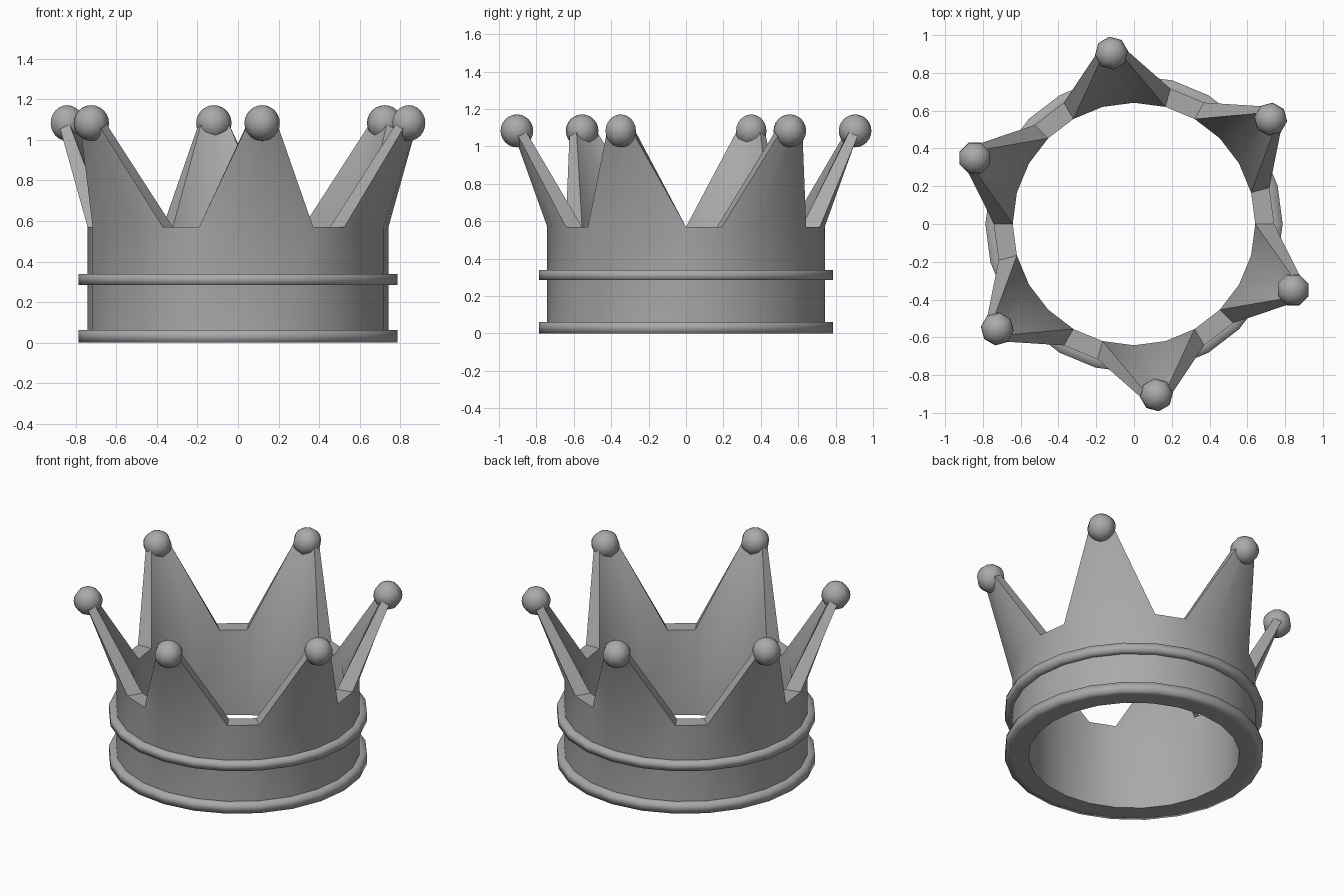
import bpy
import bmesh
from math import cos, sin, radians

SIDES = 24
SPIKES = 6
STEP = 360 / SIDES
R_OUT, R_IN, RIM_Z = 0.742, 0.642, 0.57
TIP_OUT, TIP_IN, TIP_Z = 0.93, 0.875, 1.08
BALL_R, BALL_DIST, BALL_Z = 0.088, 0.912, 1.083

cube = bpy.data.objects.get("Cube")
if cube:
    bpy.data.objects.remove(cube, do_unlink=True)

grey = bpy.data.materials.new("plain grey")
grey.use_nodes = True
colour = (0.4, 0.4, 0.4, 1)
grey.diffuse_color = colour
grey.node_tree.nodes["Principled BSDF"].inputs["Base Color"].default_value = colour


def polar(radius, degrees, z):
    a = radians(degrees - 90)
    return (radius * cos(a), radius * sin(a), z)


def finish(bm, name, sharp_angle=None):
    bmesh.ops.recalc_face_normals(bm, faces=bm.faces[:])
    mesh = bpy.data.meshes.new(name)
    bm.to_mesh(mesh)
    bm.free()
    mesh.materials.append(grey)
    obj = bpy.data.objects.new(name, mesh)
    bpy.context.collection.objects.link(obj)
    bpy.ops.object.select_all(action='DESELECT')
    obj.select_set(True)
    bpy.context.view_layer.objects.active = obj
    if sharp_angle is None:
        bpy.ops.object.shade_smooth()
    else:
        bpy.ops.object.shade_smooth_by_angle(angle=radians(sharp_angle))
    return obj


# Circlet wall with its pointed spikes
bm = bmesh.new()
profile = [(R_OUT, 0), (R_OUT, RIM_Z), (R_IN, RIM_Z), (R_IN, 0)]
cols = [[bm.verts.new(polar(r, k * STEP, z)) for r, z in profile]
        for k in range(SIDES)]
for k in range(SIDES):
    a, b = cols[k], cols[(k + 1) % SIDES]
    bm.faces.new((a[0], b[0], b[1], a[1]))      # outside
    bm.faces.new((a[2], b[2], b[3], a[3]))      # inside
    bm.faces.new((a[3], b[3], b[0], a[0]))      # underside
    if k % 4 == 2:
        bm.faces.new((a[1], b[1], b[2], a[2]))  # low rim between spikes

for s in range(SPIKES):
    base = [cols[(4 * s - 1 + i) % SIDES] for i in range(4)]
    middle = (4 * s + 0.5) * STEP
    tip = []
    for i in range(4):
        angle = middle + (i - 1.5) * STEP * 0.2
        tip.append((bm.verts.new(polar(TIP_OUT, angle, TIP_Z)),
                    bm.verts.new(polar(TIP_IN, angle, TIP_Z))))
    for i in range(3):
        a, b, ta, tb = base[i], base[i + 1], tip[i], tip[i + 1]
        bm.faces.new((a[1], b[1], tb[0], ta[0]))
        bm.faces.new((a[2], ta[1], tb[1], b[2]))
        bm.faces.new((ta[0], tb[0], tb[1], ta[1]))
    for i in (0, 3):
        bm.faces.new((base[i][1], tip[i][0], tip[i][1], base[i][2]))
finish(bm, "circlet", 40)


# Raised trim rings around the wall
def trim_ring(name, z0, z1, radius=0.787):
    bm = bmesh.new()
    ring = [(R_OUT, z0), (radius, z0), (radius, z1), (R_OUT, z1)]
    loops = [[bm.verts.new(polar(r, k * STEP, z)) for r, z in ring]
             for k in range(SIDES)]
    for k in range(SIDES):
        a, b = loops[k], loops[(k + 1) % SIDES]
        for j in range(3):
            bm.faces.new((a[j], b[j], b[j + 1], a[j + 1]))
    finish(bm, name)


trim_ring("bottom_trim", 0, 0.062)
trim_ring("middle_trim", 0.285, 0.338)

# Balls on the spike tips
for s in range(SPIKES):
    bm = bmesh.new()
    bmesh.ops.create_uvsphere(bm, u_segments=8, v_segments=12, radius=BALL_R)
    angle = (4 * s + 0.5) * STEP
    ball = finish(bm, f"spike_ball_{s + 1}")
    ball.location = polar(BALL_DIST, angle, BALL_Z)
    ball.rotation_euler.z = radians(angle)
